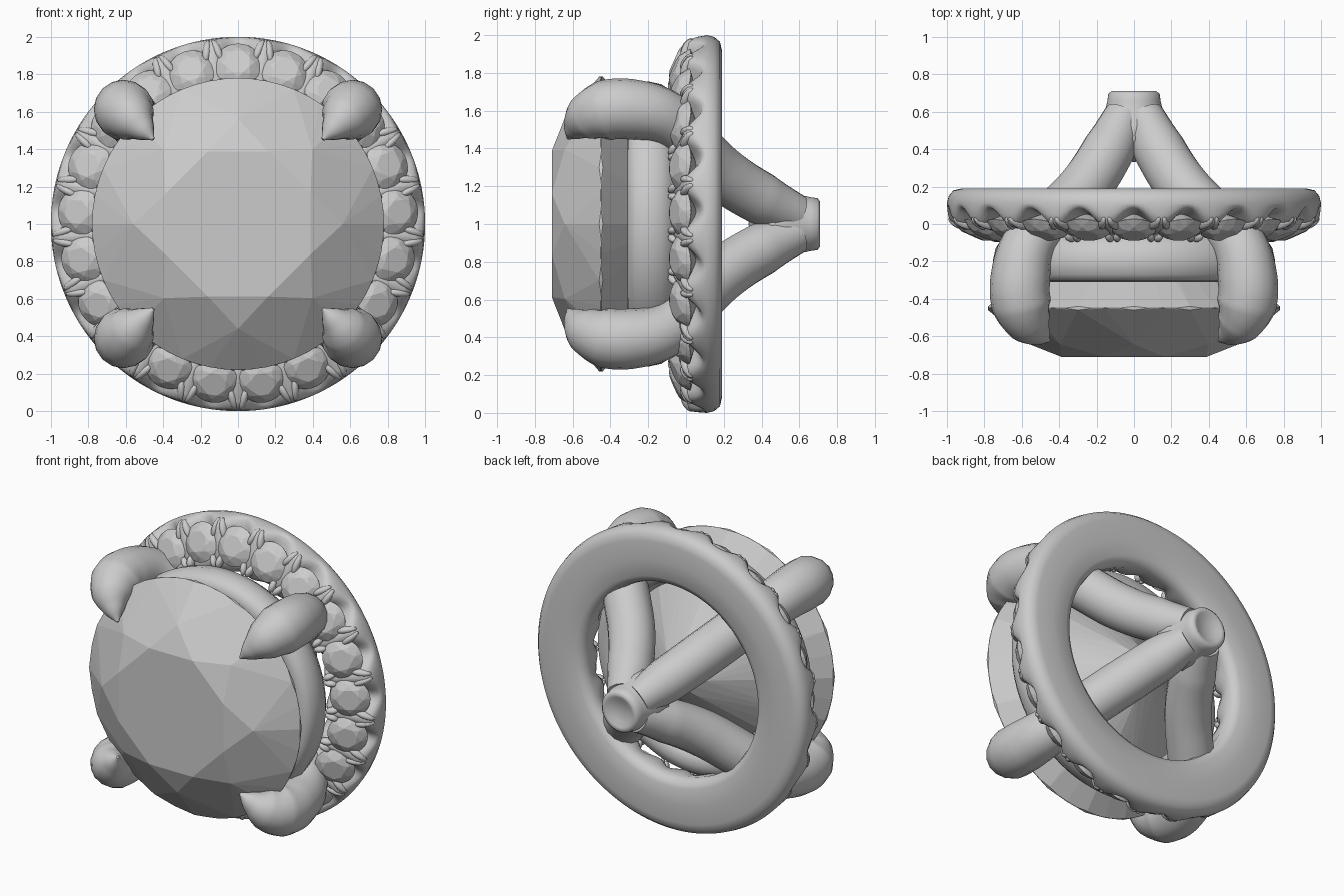
import bpy, bmesh
from math import pi, sin, cos, radians
from mathutils import Matrix, Vector

cube = bpy.data.objects.get("Cube")
if cube:
    bpy.data.objects.remove(cube)

GEMS = 21
STEP = 2 * pi / GEMS
TILT = radians(-24)
UP = Matrix.Translation((0, 0, 1))

grey = bpy.data.materials.new("light_grey")
grey.use_nodes = True
grey.diffuse_color = (0.6, 0.6, 0.6, 1)
grey.node_tree.nodes["Principled BSDF"].inputs["Base Color"].default_value = (0.6, 0.6, 0.6, 1)


def add(name, mesh, matrix=UP):
    obj = bpy.data.objects.new(name, mesh)
    bpy.context.scene.collection.objects.link(obj)
    obj.matrix_world = matrix
    if not mesh.materials:
        mesh.materials.append(grey)
    return obj


def finish(bm, name, smooth):
    mesh = bpy.data.meshes.new(name)
    bmesh.ops.recalc_face_normals(bm, faces=bm.faces)
    for f in bm.faces:
        f.smooth = smooth
    bm.to_mesh(mesh)
    bm.free()
    return mesh


def polar(r, y, a):
    return Vector((r * sin(a), y, r * cos(a)))


def lathe(name, profile, n):
    """Closed (radius, y) profile turned round the y axis; it may vary by angle."""
    bm = bmesh.new()
    rings = []
    for i in range(n):
        a = 2 * pi * i / n
        rings.append([bm.verts.new(polar(r, y, a)) for r, y in profile(a)])
    m = len(rings[0])
    for i in range(n):
        p, q = rings[i], rings[(i + 1) % n]
        for j in range(m):
            k = (j + 1) % m
            bm.faces.new((p[j], p[k], q[k], q[j]))
    bmesh.ops.remove_doubles(bm, verts=bm.verts, dist=1e-5)
    return add(name, finish(bm, name, True))


def brilliant(name):
    """Round brilliant cut, girdle at y = 0, table towards -y."""
    R, eighth = 0.78, pi / 4
    half = eighth / 2
    bm = bmesh.new()
    pts = [Vector((0, 0.61, 0))]
    for side, y0, tip_r, tip_y in ((-1, -0.01, 0.56, -0.192), (1, 0.01, 0.16, 0.494)):
        for k in range(8):
            a = k * eighth
            tip = polar(tip_r, tip_y, a)
            pts.append(tip)
            if side < 0:
                pts.append(polar(0.42, -0.26, a + half))
            # girdle points lie on the plane of each half facet
            for s in (-1, 1):
                b, c = polar(R, y0, a), polar(R, y0, a + s * half)
                n = (tip - b).cross(c - b)
                for i in range(5):
                    p = polar(R, 0, a + s * half * i / 4)
                    p.y = b.y - (n.x * (p.x - b.x) + n.z * (p.z - b.z)) / n.y
                    pts.append(p)
    for p in pts:
        bm.verts.new(p)
    bmesh.ops.remove_doubles(bm, verts=bm.verts, dist=1e-5)
    res = bmesh.ops.convex_hull(bm, input=bm.verts)
    loose = {g for g in res["geom_interior"] + res["geom_unused"]
             if isinstance(g, bmesh.types.BMVert)}
    bmesh.ops.delete(bm, geom=list(loose), context='VERTS')
    bmesh.ops.dissolve_limit(bm, angle_limit=radians(1.5), verts=bm.verts, edges=bm.edges)
    return finish(bm, name, False)


# Centre stone and the small stones of the halo
stone = brilliant("stone")
add("centre_stone", stone, UP @ Matrix.Translation((0, -0.45, 0)))
for g in range(GEMS):
    add("halo_stone", stone, UP @ Matrix.Rotation(g * STEP, 4, 'Y')
        @ Matrix.Translation((0, -0.025, 0.85)) @ Matrix.Rotation(TILT, 4, 'X')
        @ Matrix.Scale(0.16, 4))


# Halo ring, its front edge scalloped round every small stone
def halo_profile(a):
    s = (1 - cos(GEMS * a)) / 2
    return [(0.635, 0.12), (0.65, 0.165), (0.69, 0.187), (0.8, 0.19), (0.92, 0.19),
            (0.965, 0.18), (0.99, 0.15), (1.0, 0.11), (0.995, 0.095 - 0.05 * s),
            (0.98, 0.085 - 0.08 * s), (0.95, 0.075 - 0.09 * s), (0.85, 0.05 - 0.09 * s),
            (0.74, 0.02 - 0.09 * s), (0.69, 0.02 - 0.06 * s), (0.65, 0.05 - 0.04 * s)]


lathe("halo_ring", halo_profile, GEMS * 12)

# Paired claws between the small stones
bm = bmesh.new()
for g in range(GEMS):
    for s in (-1, 1):
        for r, y, size, off, splay in ((0.745, -0.065, (0.022, 0.03, 0.042), 1.7, 14),
                                       (0.935, 0.01, (0.024, 0.034, 0.065), 1.7, -16)):
            m = (Matrix.Rotation((g + 0.5) * STEP + s * radians(off), 4, 'Y')
                 @ Matrix.Translation((0, y, r)) @ Matrix.Rotation(TILT, 4, 'X')
                 @ Matrix.Rotation(s * radians(splay), 4, 'Y')
                 @ Matrix.Diagonal((*size, 1)))
            bmesh.ops.create_uvsphere(bm, u_segments=12, v_segments=8, radius=1, matrix=m)
add("halo_claws", finish(bm, "halo_claws", True))

# Seat under the centre stone
lathe("stone_seat", lambda a: [(0.58, -0.29), (0.66, -0.31), (0.71, -0.305), (0.74, -0.27),
                               (0.755, -0.2), (0.74, -0.13), (0.7, -0.07), (0.64, -0.05),
                               (0.56, -0.07), (0.53, -0.16)], 96)

# Rear post with a dished end
lathe("rear_post", lambda a: [(0, 0.685), (0.07, 0.69), (0.1, 0.708), (0.12, 0.71), (0.137, 0.695),
                              (0.142, 0.66), (0.155, 0.6), (0.18, 0.53), (0.19, 0.45),
                              (0.12, 0.36), (0, 0.33)], 48)

# Four prongs, each running from its tip down to the post: (distance, y, thickness)
path = [(0.64, -0.625, 0.008), (0.71, -0.59, 0.065), (0.79, -0.53, 0.125), (0.85, -0.43, 0.16),
        (0.86, -0.3, 0.16), (0.79, -0.1, 0.145), (0.57, 0.05, 0.145), (0.37, 0.2, 0.145),
        (0.19, 0.4, 0.14), (0.07, 0.58, 0.11)]
curve = bpy.data.curves.new("prong_path", 'CURVE')
curve.dimensions = '3D'
curve.bevel_depth = 1
curve.bevel_resolution = 6
curve.resolution_u = 8
curve.use_fill_caps = True
spline = curve.splines.new('BEZIER')
spline.bezier_points.add(len(path) - 1)
for point, (d, y, thick) in zip(spline.bezier_points, path):
    point.co = (0, y, d)
    point.radius = thick
    point.handle_left_type = point.handle_right_type = 'AUTO'
helper = bpy.data.objects.new("prong_path", curve)
bpy.context.scene.collection.objects.link(helper)
bpy.context.view_layer.update()
prong = bpy.data.meshes.new_from_object(helper.evaluated_get(bpy.context.evaluated_depsgraph_get()))
bpy.data.objects.remove(helper)
for f in prong.polygons:
    f.use_smooth = True
for name, k in (("upper_left", 1), ("lower_left", 3), ("lower_right", 5), ("upper_right", 7)):
    add(name + "_prong", prong, UP @ Matrix.Rotation(k * pi / 4, 4, 'Y'))
